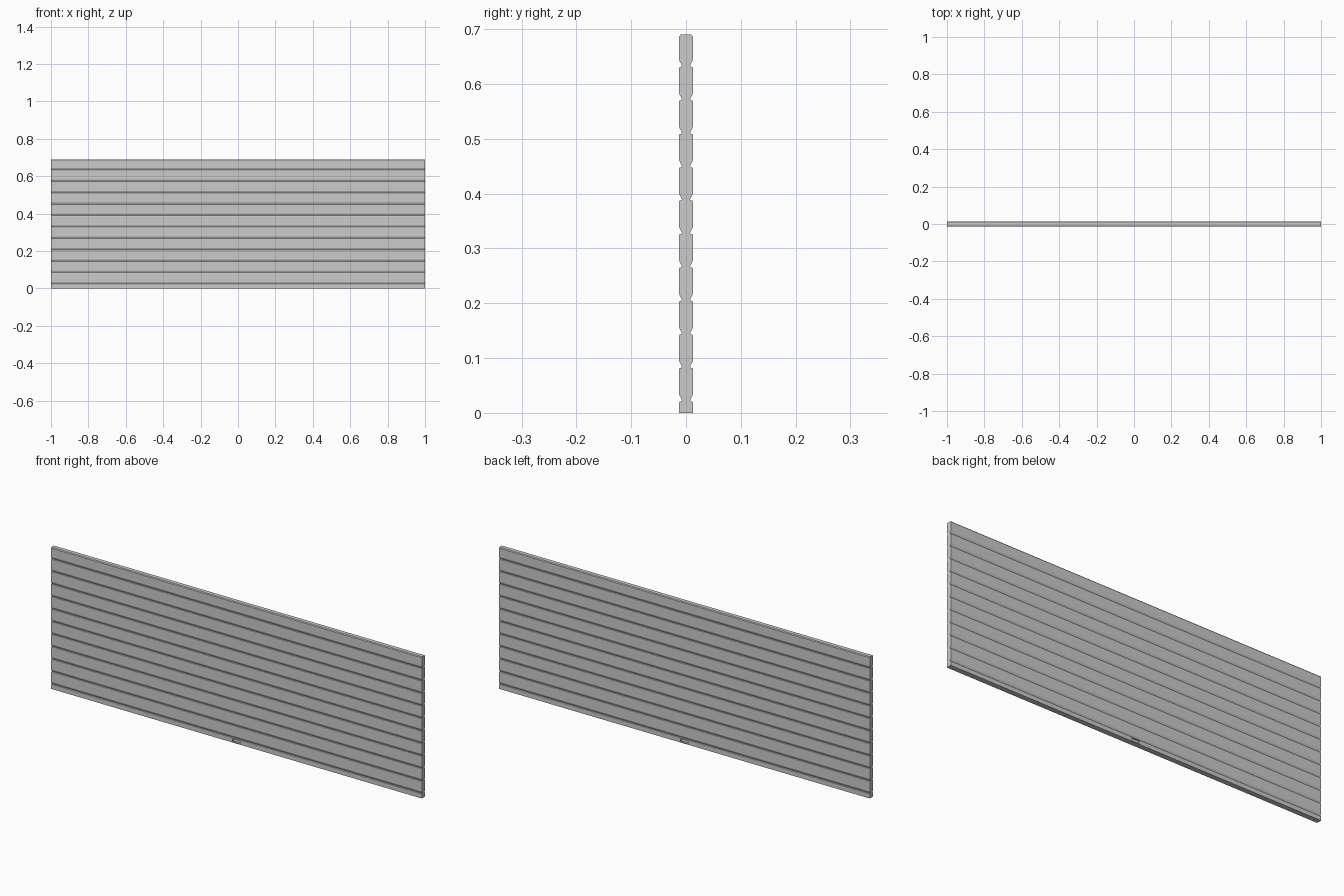
import bpy, bmesh

if "Cube" in bpy.data.objects:
    bpy.data.objects.remove(bpy.data.objects["Cube"])

W, T, NECK = 1.0, 0.0125, 0.0075   # half width, half thickness, half thickness at grooves
PITCH, FIRST, TOP = 0.061, 0.021, 0.69


def extrude_profile(name, half):
    """Mirror a half outline (y, z) in y and sweep it along x."""
    outline = half + [(-y, z) for y, z in reversed(half)]
    bm = bmesh.new()
    face = bm.faces.new([bm.verts.new((-W, y, z)) for y, z in outline])
    ext = bmesh.ops.extrude_face_region(bm, geom=[face])
    moved = [g for g in ext["geom"] if isinstance(g, bmesh.types.BMVert)]
    bmesh.ops.translate(bm, verts=moved, vec=(2 * W, 0, 0))
    bmesh.ops.recalc_face_normals(bm, faces=bm.faces)
    me = bpy.data.meshes.new(name)
    bm.to_mesh(me)
    bm.free()
    ob = bpy.data.objects.new(name, me)
    bpy.context.collection.objects.link(ob)
    return ob


# slatted curtain: bottom bar, then slats separated by grooves on both sides
half = [(T, 0)]
for i in range(11):
    z = FIRST + i * PITCH
    half += [(T, z - 0.002), (T - 0.001, z), (NECK + 0.001, z),
             (NECK, z + 0.002), (NECK + 0.001, z + 0.005),
             (T - 0.0015, z + 0.009), (T, z + 0.013)]
half += [(T, TOP - 0.004), (T - 0.003, TOP)]
shutter = extrude_profile("slatted_shutter", half)

# finger pull recesses in the bottom bar, front and back
for side in (-1, 1):
    bpy.ops.mesh.primitive_cube_add(size=1, location=(0, side * T, 0.011))
    cutter = bpy.context.object
    cutter.name = "finger_pull_cutter"
    cutter.scale = (0.04, 0.012, 0.014)
    cutter.hide_render = True
    cutter.display_type = 'WIRE'
    mod = shutter.modifiers.new("finger_pull", 'BOOLEAN')
    mod.operation = 'DIFFERENCE'
    mod.solver = 'EXACT'
    mod.object = cutter
